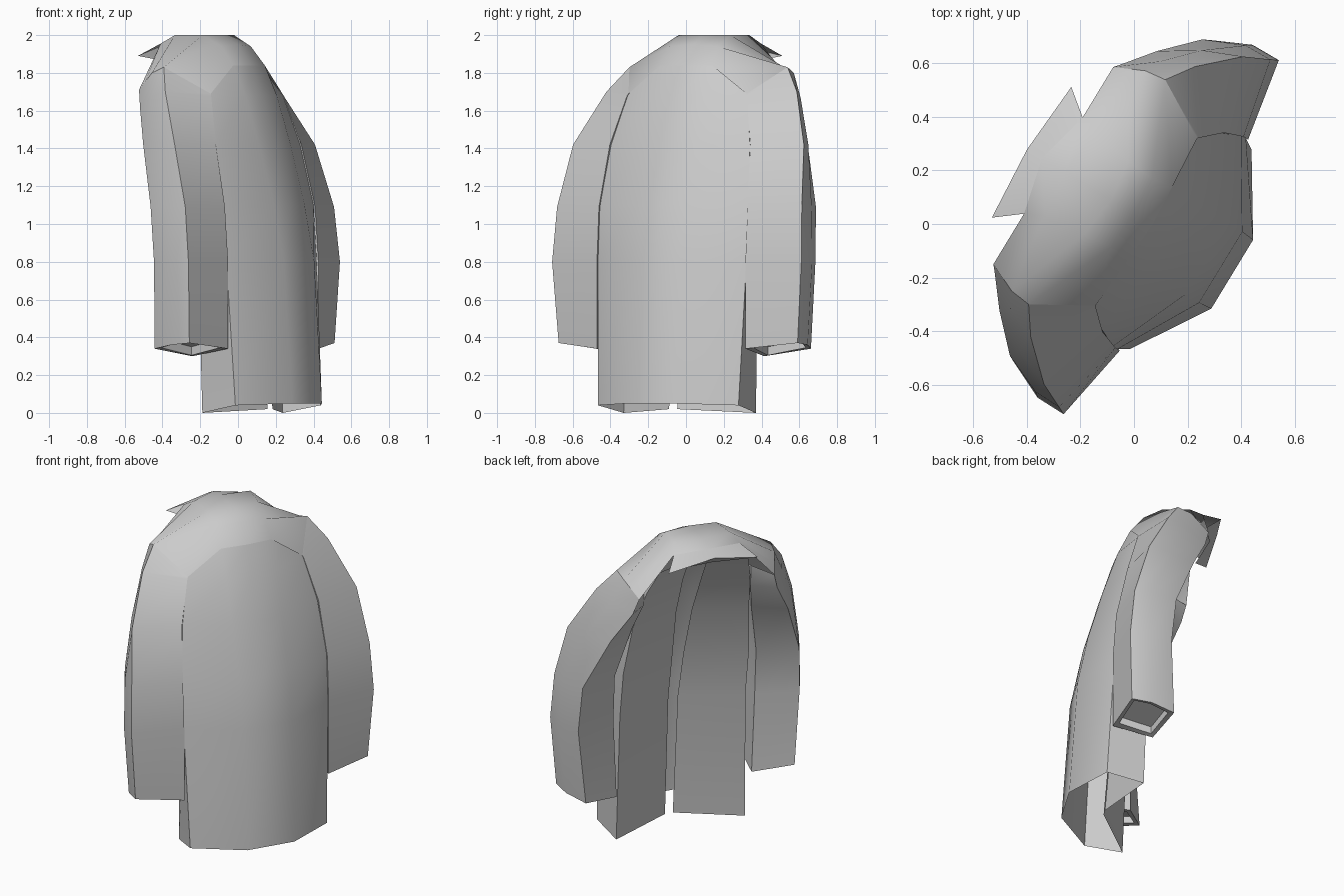
import bpy, math

if "Cube" in bpy.data.objects:
    bpy.data.objects.remove(bpy.data.objects["Cube"])

ANG = math.radians(58.7)   # shoulder line direction seen from above
MID = 0.03                 # offset of the symmetry plane along it
C, S = math.cos(ANG), math.sin(ANG)


def place(p, side):
    # local (sideways, backward, height) to world
    a, v, z = p
    u = MID + side * a
    return (u * C + v * S, u * S - v * C, z)


def make(name, rows, closed=False, cap=False, sides=(1, -1)):
    # loft rows of points, mirrored to both sides of the coat
    verts, faces = [], []
    n = len(rows[0])
    for side in sides:
        base = len(verts)
        verts += [place(p, side) for r in rows for p in r]
        for i in range(len(rows) - 1):
            for j in range(n if closed else n - 1):
                k = (j + 1) % n
                f = [base + i * n + j, base + i * n + k,
                     base + (i + 1) * n + k, base + (i + 1) * n + j]
                faces.append(f if side > 0 else f[::-1])
        if cap:
            f = [base + j for j in range(n)]
            faces.append(f[::-1] if side > 0 else f)
    me = bpy.data.meshes.new(name)
    me.from_pydata(verts, [], faces)
    ob = bpy.data.objects.new(name, me)
    bpy.context.collection.objects.link(ob)
    bpy.ops.object.select_all(action='DESELECT')
    ob.select_set(True)
    bpy.context.view_layer.objects.active = ob
    # weld the centre line and unify normals
    bpy.ops.object.mode_set(mode='EDIT')
    bpy.ops.mesh.select_all(action='SELECT')
    bpy.ops.mesh.remove_doubles(threshold=0.0005)
    bpy.ops.mesh.normals_make_consistent(inside=False)
    bpy.ops.object.mode_set(mode='OBJECT')
    bpy.ops.object.shade_smooth_by_angle(angle=math.radians(35))
    return ob


def level(z, pts):
    return [(a, v, z) for a, v in pts]


# coat body: centre back, back, side, front corner, front opening
body = [
    [(0, .41, .05), (.15, .41, .05), (.435, .23, .04), (.41, .01, 0), (.025, .18, .02)],
    level(.80, [(0, .36), (.155, .36), (.46, .19), (.40, -.02), (.03, .12)]),
    level(1.10, [(0, .305), (.155, .30), (.46, .17), (.40, -.07), (.035, .05)]),
    level(1.42, [(0, .215), (.16, .21), (.43, .105), (.37, -.14), (.05, -.04)]),
    level(1.68, [(0, .135), (.16, .125), (.37, .035), (.33, -.25), (.06, -.16)]),
    level(1.84, [(0, .06), (.16, .05), (.30, -.06), (.28, -.33), (.06, -.25)]),
]
make("coat_body", body)

# shoulder yoke, from the back over the top to the front edge
yoke = [
    [(0, .06, 1.84), (.16, .05, 1.84), (.365, .035, 1.69)],
    [(0, -.02, 1.95), (.15, -.03, 1.94), (.49, -.18, 1.83)],
    [(0, -.12, 2.0), (.16, -.14, 2.0), (.48, -.26, 1.80)],
    [(0, -.32, 2.0), (.18, -.30, 2.0), (.455, -.315, 1.755)],
    [(0, -.42, 1.98), (.21, -.37, 1.955), (.43, -.37, 1.71)],
]
make("shoulder_yoke", yoke)

# collar brim with pointed tips
brim = [
    [(0, -.42, 1.98), (.21, -.37, 1.955)],
    [(0, -.485, 1.945), (.285, -.465, 1.89)],
    [(0, -.44, 1.90), (.21, -.39, 1.87)],
]
make("collar_brim", brim)

# sleeves: five-sided tubes with a recessed cuff
cuff = [(.46, .20, .34), (.74, .13, .37), (.73, .01, .36), (.665, -.13, .34), (.43, -.04, .30)]
ca, cv = .60, .035


def inner(dz):
    return [(ca + (a - ca) * .80, cv + (v - cv) * .80, z + dz) for a, v, z in cuff]


sleeve = [
    inner(.05), inner(.005), cuff,
    level(.80, [(.46, .20), (.772, .144), (.77, .03), (.705, -.11), (.45, -.04)]),
    level(1.09, [(.46, .18), (.758, .116), (.755, .01), (.69, -.14), (.45, -.06)]),
    level(1.42, [(.435, .11), (.715, .024), (.655, -.12), (.565, -.262), (.38, -.15)]),
    [(.37, .04, 1.68), (.59, -.11, 1.70), (.54, -.23, 1.67), (.46, -.345, 1.61), (.34, -.23, 1.60)],
    [(.365, .035, 1.69), (.49, -.18, 1.83), (.48, -.26, 1.80), (.43, -.37, 1.71), (.34, -.24, 1.73)],
]
make("sleeves", sleeve, closed=True, cap=True)
